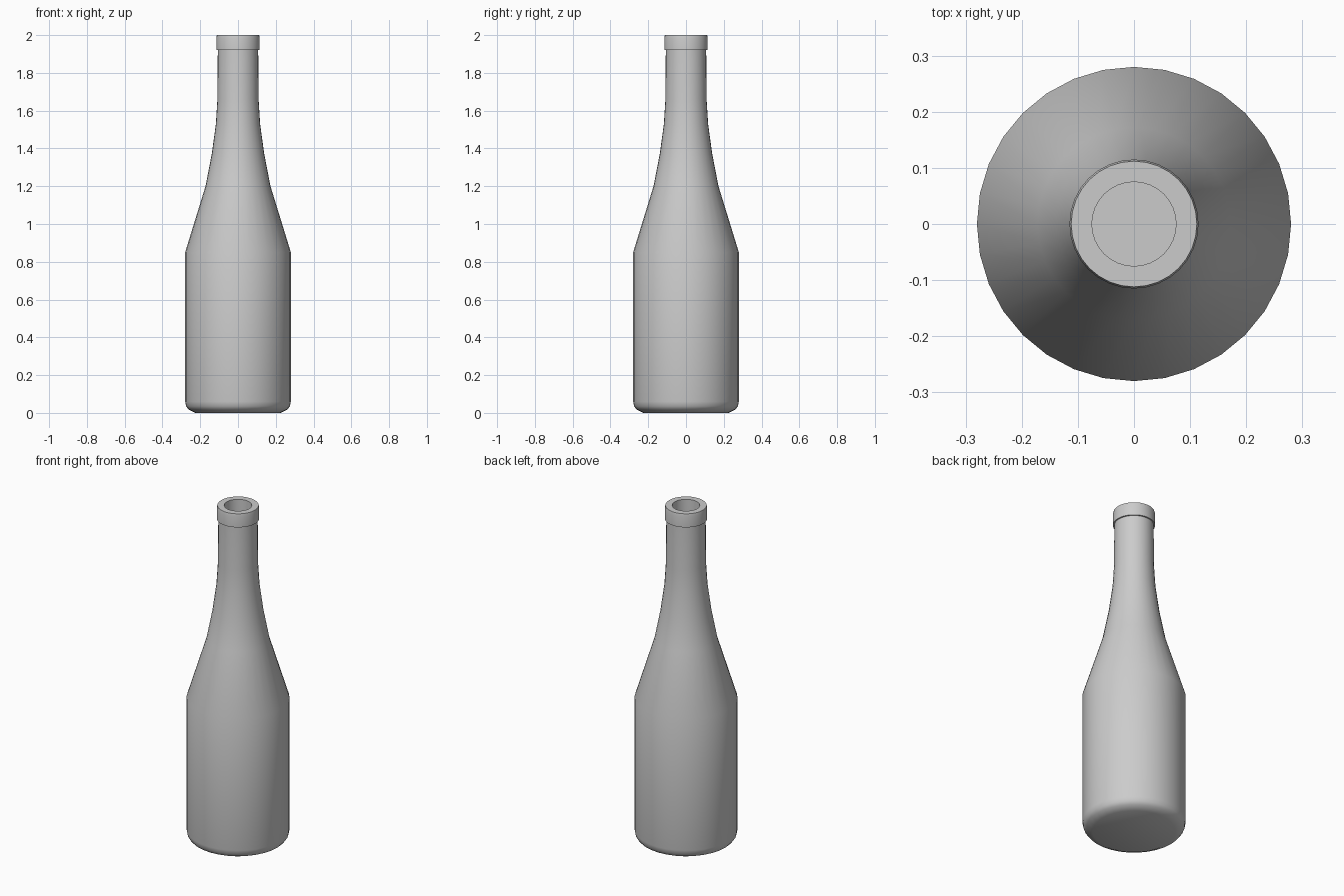
import bpy, bmesh, math

if "Cube" in bpy.data.objects:
    bpy.data.objects.remove(bpy.data.objects["Cube"])

SIDES = 32


def lathe(name, profile):
    """Revolve (radius, z) points around z; radius 0 closes with a pole."""
    bm = bmesh.new()
    rings = []
    for r, z in profile:
        if r == 0:
            rings.append([bm.verts.new((0, 0, z))] * SIDES)
        else:
            rings.append([bm.verts.new((r * math.cos(2 * math.pi * i / SIDES),
                                        r * math.sin(2 * math.pi * i / SIDES), z))
                          for i in range(SIDES)])
    for a, b in zip(rings, rings[1:]):
        for i in range(SIDES):
            j = (i + 1) % SIDES
            bm.faces.new(dict.fromkeys((a[i], a[j], b[j], b[i])))
    bmesh.ops.recalc_face_normals(bm, faces=bm.faces)
    mesh = bpy.data.meshes.new(name)
    bm.to_mesh(mesh)
    bm.free()
    obj = bpy.data.objects.new(name, mesh)
    bpy.context.collection.objects.link(obj)
    bpy.ops.object.select_all(action='DESELECT')
    obj.select_set(True)
    bpy.context.view_layer.objects.active = obj
    bpy.ops.object.shade_smooth_by_angle(angle=math.radians(30))
    return obj


# Outside: base, rounded heel, body, shoulder and neck
outer = [(0, 0), (0.225, 0), (0.262, 0.018), (0.275, 0.035), (0.28, 0.06),
         (0.28, 0.85), (0.172, 1.2), (0.139, 1.37), (0.117, 1.53),
         (0.109, 1.66), (0.107, 1.92)]
# Raised lip around the mouth
lip = [(0.115, 1.92), (0.115, 1.985), (0.112, 2.0), (0.075, 2.0)]
# Inside of the hollow bottle, mouth down to floor
inner = [(0.075, 1.66), (0.084, 1.53), (0.105, 1.37), (0.138, 1.2),
         (0.245, 0.84), (0.245, 0.06), (0.22, 0.04), (0, 0.04)]

lathe("bottle", outer + lip + inner)
